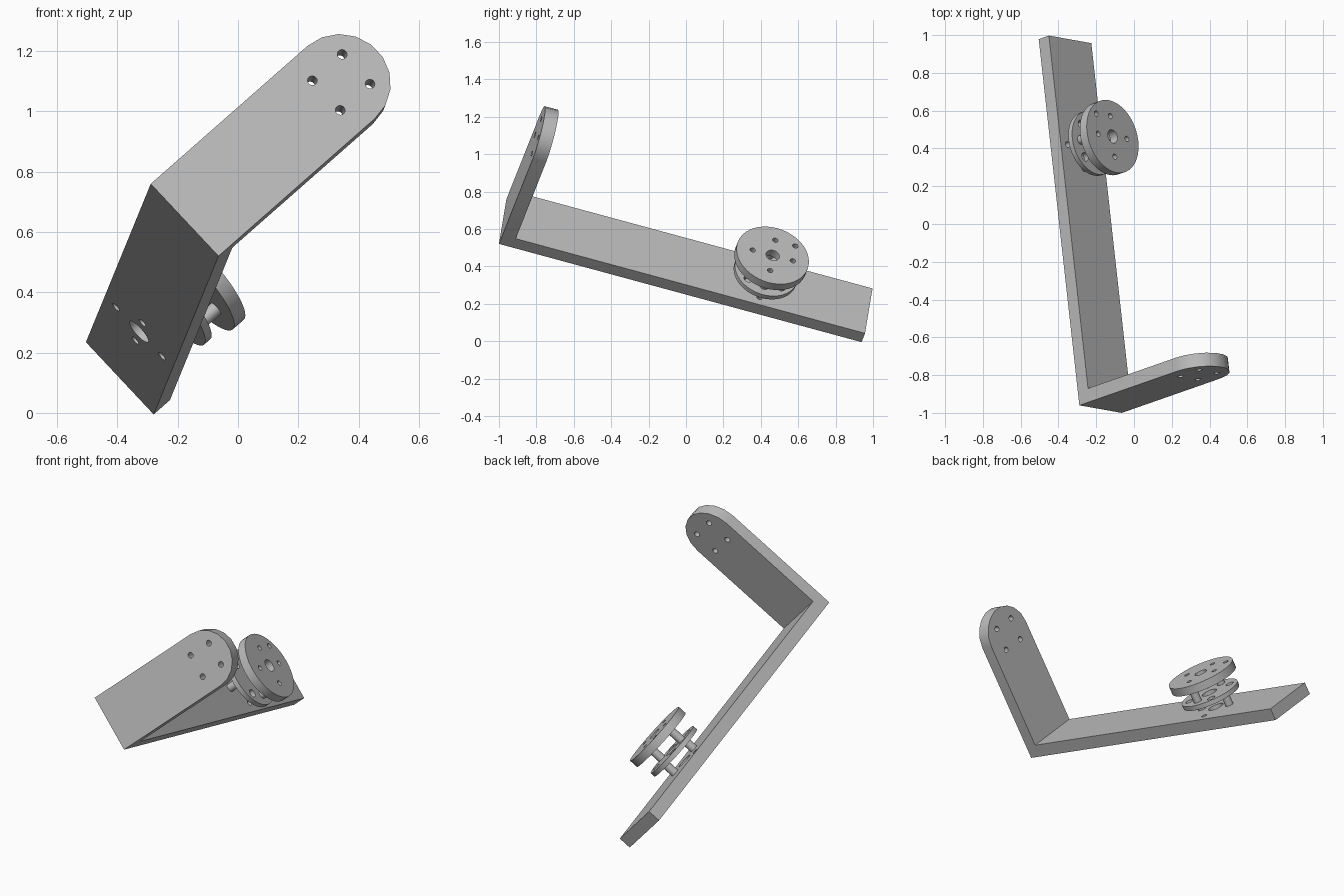
import bpy, bmesh, math
from mathutils import Matrix, Vector

if "Cube" in bpy.data.objects:
    bpy.data.objects.remove(bpy.data.objects["Cube"], do_unlink=True)

# Tilted frame: X across the arm, Y along it, Z out of its inner face
across = Vector((0.680, -0.121, -0.725)).normalized()
along = Vector((-0.111, 0.960, -0.255))
along = (along - across * along.dot(across)).normalized()
out = across.cross(along)
FRAME = Matrix.Translation((-0.177, -0.98, 0.64)) @ Matrix((across, along, out)).transposed().to_4x4()

W, LENGTH, T = 0.1655, 2.02, 0.074      # half width, arm length, plate thickness
HUB = 1.426                             # hub position along the arm
PITCH = 0.112                           # bolt circle radius
PLATE = 0.715                           # height of the end plate's arc centre

grey = bpy.data.materials.new("metal_grey")
grey.use_nodes = True
grey.diffuse_color = (0.5, 0.5, 0.5, 1)
grey.node_tree.nodes["Principled BSDF"].inputs["Base Color"].default_value = grey.diffuse_color


def finish(name, bm):
    bmesh.ops.recalc_face_normals(bm, faces=bm.faces)
    mesh = bpy.data.meshes.new(name)
    bm.to_mesh(mesh)
    bm.free()
    mesh.materials.append(grey)
    obj = bpy.data.objects.new(name, mesh)
    bpy.context.collection.objects.link(obj)
    return obj


def add_rod(bm, x, y, z0, z1, r, sides=24, turn=Matrix()):
    place = turn @ Matrix.Translation((x, y, (z0 + z1) / 2))
    bmesh.ops.create_cone(bm, cap_ends=True, segments=sides, radius1=r, radius2=r,
                          depth=z1 - z0, matrix=place)


def drill(obj, holes):
    """Cut the rods in the holes mesh out of the object."""
    cutter = finish("hole_cutter", holes)
    cutter.hide_render = True
    mod = obj.modifiers.new("holes", 'BOOLEAN')
    mod.operation, mod.solver, mod.object = 'DIFFERENCE', 'EXACT', cutter
    activate(obj)
    bpy.ops.object.modifier_apply(modifier=mod.name)
    bpy.data.objects.remove(cutter, do_unlink=True)


def activate(obj):
    bpy.ops.object.select_all(action='DESELECT')
    obj.select_set(True)
    bpy.context.view_layer.objects.active = obj


def place(obj):
    obj.matrix_world = FRAME
    activate(obj)
    bpy.ops.object.shade_smooth_by_angle(angle=math.radians(30))


def cross(d):
    return [(d, 0), (0, d), (-d, 0), (0, -d)]


def diagonal(d):
    return [(d, d), (-d, d), (-d, -d), (d, -d)]


# Bracket: L profile swept across, then its top grown into a round end
bm = bmesh.new()
profile = [(0, 0), (LENGTH, 0), (LENGTH, T), (T, T), (T, PLATE), (0, PLATE)]
face = bm.faces.new([bm.verts.new((-W, y, z)) for y, z in profile])
swept = bmesh.ops.extrude_face_region(bm, geom=[face])["geom"]
bmesh.ops.translate(bm, vec=(2 * W, 0, 0), verts=[v for v in swept if isinstance(v, bmesh.types.BMVert)])
top = max(bm.faces, key=lambda f: f.calc_center_median().z)
for step in range(1, 5):
    a = math.radians(20 * step)
    grown = bmesh.ops.extrude_face_region(bm, geom=[top])["geom"]
    bmesh.ops.delete(bm, geom=[top], context='FACES_ONLY')
    top = next(g for g in grown if isinstance(g, bmesh.types.BMFace))
    for v in top.verts:
        v.co.x = math.copysign(W * math.cos(a), v.co.x)
        v.co.z = PLATE + W * math.sin(a)
bmesh.ops.recalc_face_normals(bm, faces=bm.faces)
bmesh.ops.dissolve_limit(bm, angle_limit=0.01, verts=bm.verts, edges=bm.edges)
bracket = finish("bracket", bm)

holes = bmesh.new()
add_rod(holes, 0, HUB, -0.1, 0.2, 0.046)
for x, y in cross(PITCH):
    add_rod(holes, x, HUB + y, -0.1, 0.2, 0.016)
for x, z in diagonal(0.068):
    # turned so that the rod runs through the end plate
    add_rod(holes, x, PLATE + z, -0.2, 0.1, 0.016, turn=Matrix.Rotation(math.pi / 2, 4, 'X'))
drill(bracket, holes)
place(bracket)


def disc(name, z0, z1, r, bore, small, spots):
    bm = bmesh.new()
    add_rod(bm, 0, HUB, z0, z1, r, 48)
    obj = finish(name, bm)
    holes = bmesh.new()
    add_rod(holes, 0, HUB, z0 - 0.1, z1 + 0.1, bore)
    for x, y in spots:
        add_rod(holes, x, HUB + y, z0 - 0.1, z1 + 0.1, small)
    drill(obj, holes)
    place(obj)


# Hub discs
LOW, HIGH, UNDER, FACE = T + 0.065, T + 0.093, T + 0.173, T + 0.223
disc("middle_disc", LOW, HIGH, 0.175, 0.046, 0.024, diagonal(0.09))
disc("outer_disc", UNDER, FACE, 0.2, 0.037, 0.015, cross(PITCH) + [(-0.11, 0.112)])

# Posts: one pair below the middle disc, the other pair above it
for side, sign in (("left", 1), ("right", -1)):
    for level, x, y, z0, z1 in (("lower", 0, PITCH, T, LOW), ("upper", PITCH, 0, HIGH, UNDER)):
        bm = bmesh.new()
        add_rod(bm, sign * x, HUB + sign * y, z0, z1, 0.024)
        place(finish(f"{level}_post_{side}", bm))
